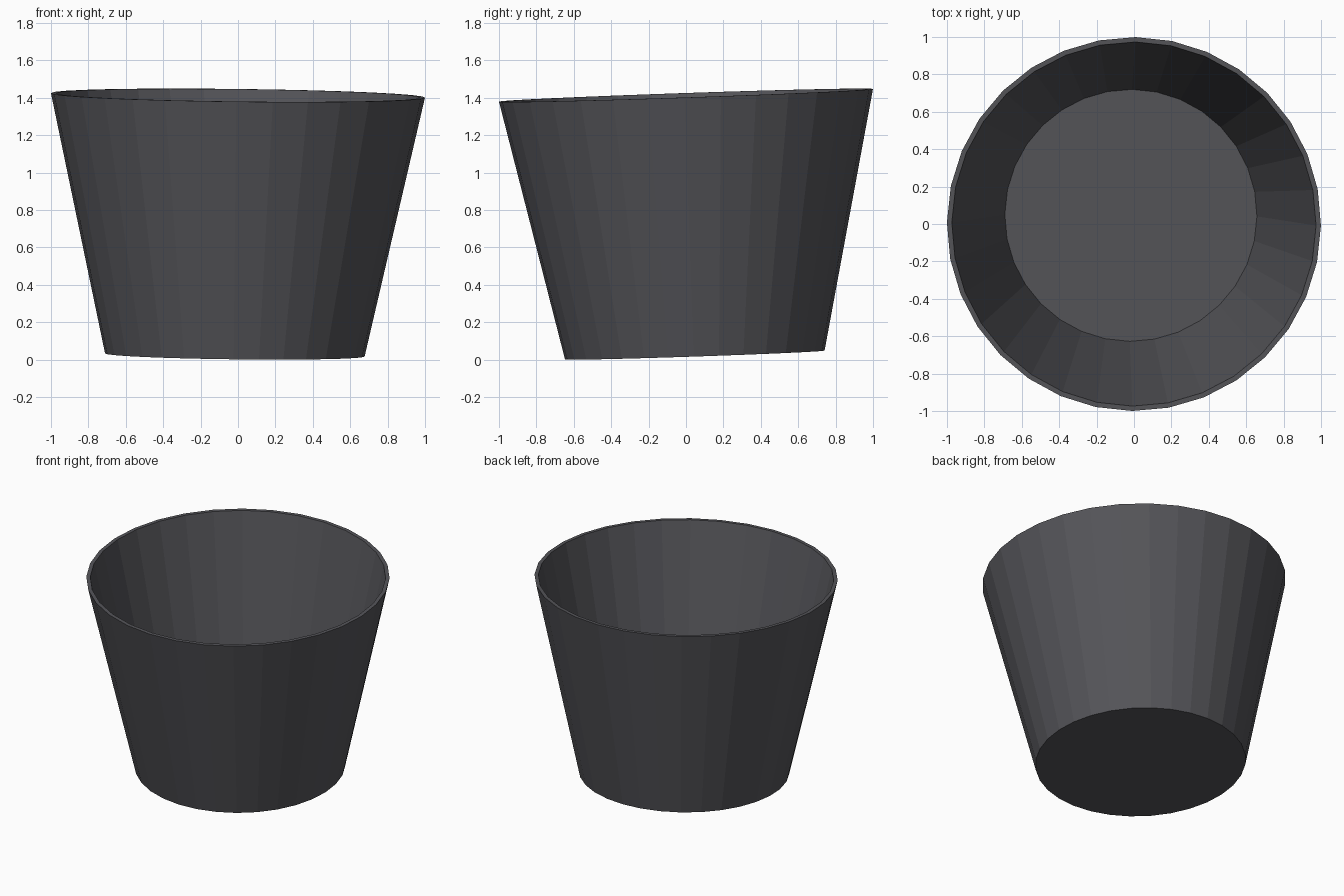
import bpy, bmesh, math
from mathutils import Vector, Matrix

if "Cube" in bpy.data.objects:
    bpy.data.objects.remove(bpy.data.objects["Cube"])

SIDES = 32
HEIGHT = 1.389
# closed wall profile: outer bottom, outer rim, inner rim, inner floor (radius, height)
PROFILE = [(0.694, 0.0), (1.0, HEIGHT), (0.974, HEIGHT), (0.674, 0.025)]

bm = bmesh.new()
rings = []
for r, z in PROFILE:
    ring = []
    for i in range(SIDES):
        a = 2 * math.pi * i / SIDES - math.radians(0.5)
        ring.append(bm.verts.new((r * math.cos(a), r * math.sin(a), z)))
    rings.append(ring)

# outer wall, rim and inner wall
for lo, hi in zip(rings, rings[1:]):
    for i in range(SIDES):
        j = (i + 1) % SIDES
        bm.faces.new((lo[i], lo[j], hi[j], hi[i]))

# underside and inside floor
bm.faces.new(rings[0][::-1])
bm.faces.new(rings[-1])
bmesh.ops.recalc_face_normals(bm, faces=bm.faces)

# slight lean of the whole bucket
tilt = Vector((0, 0, 1)).rotation_difference(Vector((0.012, -0.034, 1))).to_matrix().to_4x4()
bm.transform(Matrix.Translation((-0.017, 0.047, 0)) @ tilt)
low = min(v.co.z for v in bm.verts)
bm.transform(Matrix.Translation((0, 0, -low)))

mesh = bpy.data.meshes.new("bucket")
bm.to_mesh(mesh)
bm.free()
bucket = bpy.data.objects.new("bucket", mesh)
bpy.context.collection.objects.link(bucket)

# dark grey plastic
mat = bpy.data.materials.new("dark_grey")
mat.diffuse_color = (0.09, 0.09, 0.1, 1)
mat.use_nodes = True
mat.node_tree.nodes["Principled BSDF"].inputs["Base Color"].default_value = mat.diffuse_color
mesh.materials.append(mat)
